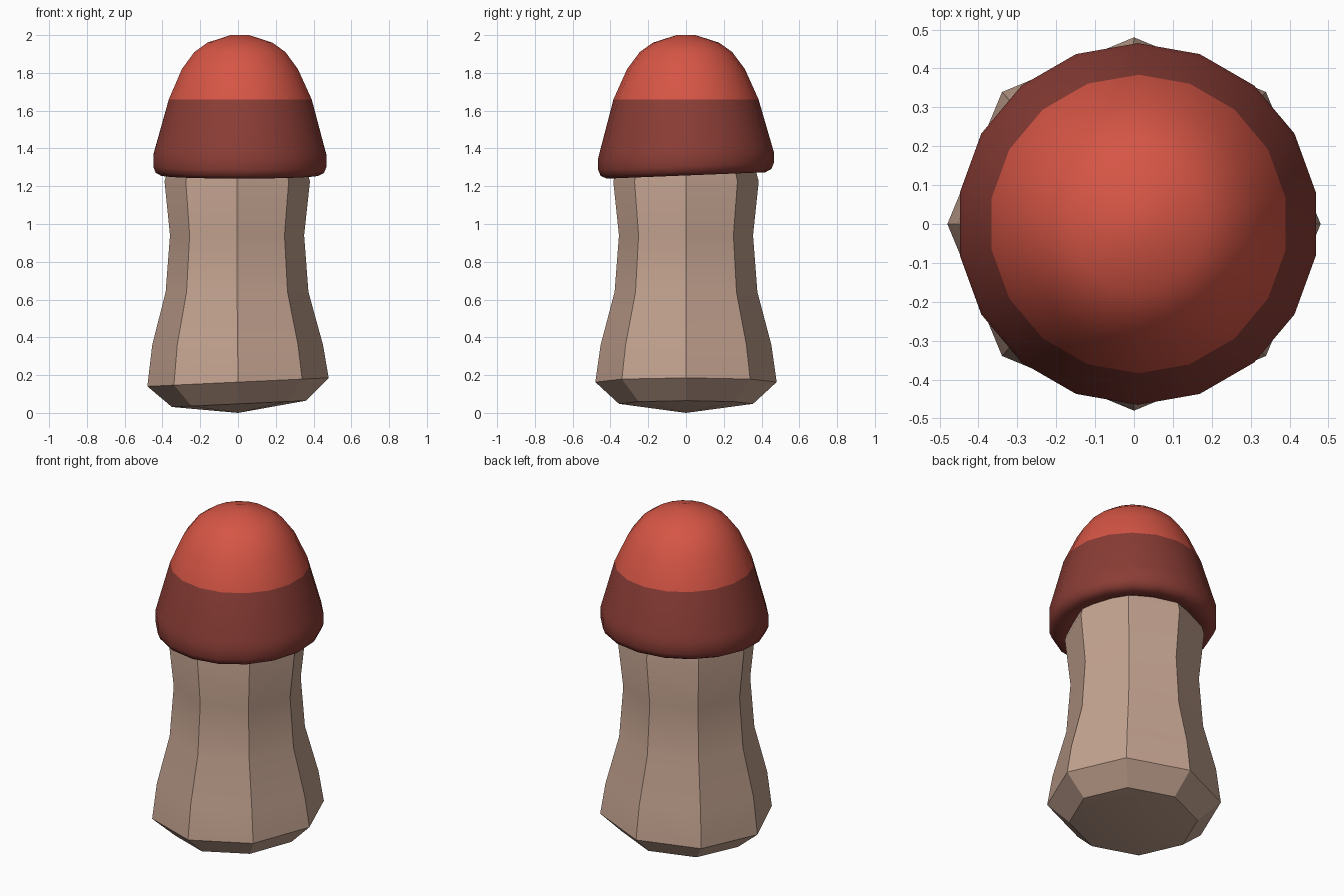
import bpy, bmesh, math

if "Cube" in bpy.data.objects:
    bpy.data.objects.remove(bpy.data.objects["Cube"])


def material(name, rgb):
    m = bpy.data.materials.new(name)
    m.diffuse_color = (*rgb, 1)
    m.use_nodes = True
    m.node_tree.nodes["Principled BSDF"].inputs["Base Color"].default_value = m.diffuse_color
    return m


def lathe(name, sides, phase, rings, top, bottom, mats, pick=lambda z: 0):
    """rings: (radius, z, centre x, slope along x, slope along y), top to bottom."""
    bm = bmesh.new()
    loops = []
    for r, z, cx, sx, sy in rings:
        loop = []
        for i in range(sides):
            a = phase + 2 * math.pi * i / sides
            x, y = r * math.cos(a), r * math.sin(a)
            loop.append(bm.verts.new((x + cx, y, z + sx * x + sy * y)))
        loops.append(loop)
    t, b = bm.verts.new(top), bm.verts.new(bottom)
    for i in range(sides):
        j = (i + 1) % sides
        bm.faces.new((t, loops[0][i], loops[0][j]))
        bm.faces.new((b, loops[-1][j], loops[-1][i]))
        for u, l in zip(loops, loops[1:]):
            bm.faces.new((u[i], l[i], l[j], u[j]))
    bmesh.ops.recalc_face_normals(bm, faces=bm.faces)
    for f in bm.faces:
        f.material_index = pick(f.calc_center_median().z)
    me = bpy.data.meshes.new(name)
    bm.to_mesh(me)
    bm.free()
    ob = bpy.data.objects.new(name, me)
    bpy.context.collection.objects.link(ob)
    for m in mats:
        me.materials.append(m)
    return ob


def smooth(ob, angle):
    bpy.ops.object.select_all(action='DESELECT')
    ob.select_set(True)
    bpy.context.view_layer.objects.active = ob
    bpy.ops.object.shade_smooth_by_angle(angle=math.radians(angle))


wood = material("pale brown", (0.54, 0.36, 0.275))
red = material("bright red", (0.67, 0.092, 0.06))
dark = material("dark red", (0.255, 0.046, 0.036))

# Eight-sided waisted stem with a chamfered, slightly tilted foot
stem = lathe("stem", 8, 0, [
    (0.365, 1.30, -0.004, 0, 0),
    (0.385, 1.225, -0.004, 0, 0),
    (0.355, 0.94, -0.005, 0, 0),
    (0.378, 0.64, -0.005, 0, 0),
    (0.452, 0.36, -0.002, 0, 0),
    (0.48, 0.163, 0, 0.047, 0),
    (0.355, 0.048, 0.005, 0.047, 0),
], (0, 0, 1.32), (0, 0, 0), [wood])
smooth(stem, 30)

# Domed cap with a rounded lip, bright above and dark below
cap = lathe("cap", 18, math.radians(10), [
    (0.05, 2.0, 0.01, 0, 0),
    (0.175, 1.96, 0.01, 0, 0),
    (0.245, 1.91, 0.01, 0, 0),
    (0.312, 1.82, 0.01, 0, 0),
    (0.384, 1.66, 0.012, 0, 0),
    (0.454, 1.405, 0.01, 0, 0.03),
    (0.465, 1.365, 0.01, 0, 0.035),
    (0.465, 1.305, 0.01, 0, 0.04),
    (0.452, 1.273, 0.01, 0, 0.04),
    (0.42, 1.257, 0.01, 0, 0.04),
    (0.37, 1.262, 0.01, 0, 0.04),
    (0.33, 1.28, 0.01, 0, 0.04),
], (0.01, 0, 2.0), (0.01, 0, 1.29), [red, dark],
    lambda z: 0 if z > 1.66 else 1)
smooth(cap, 60)
